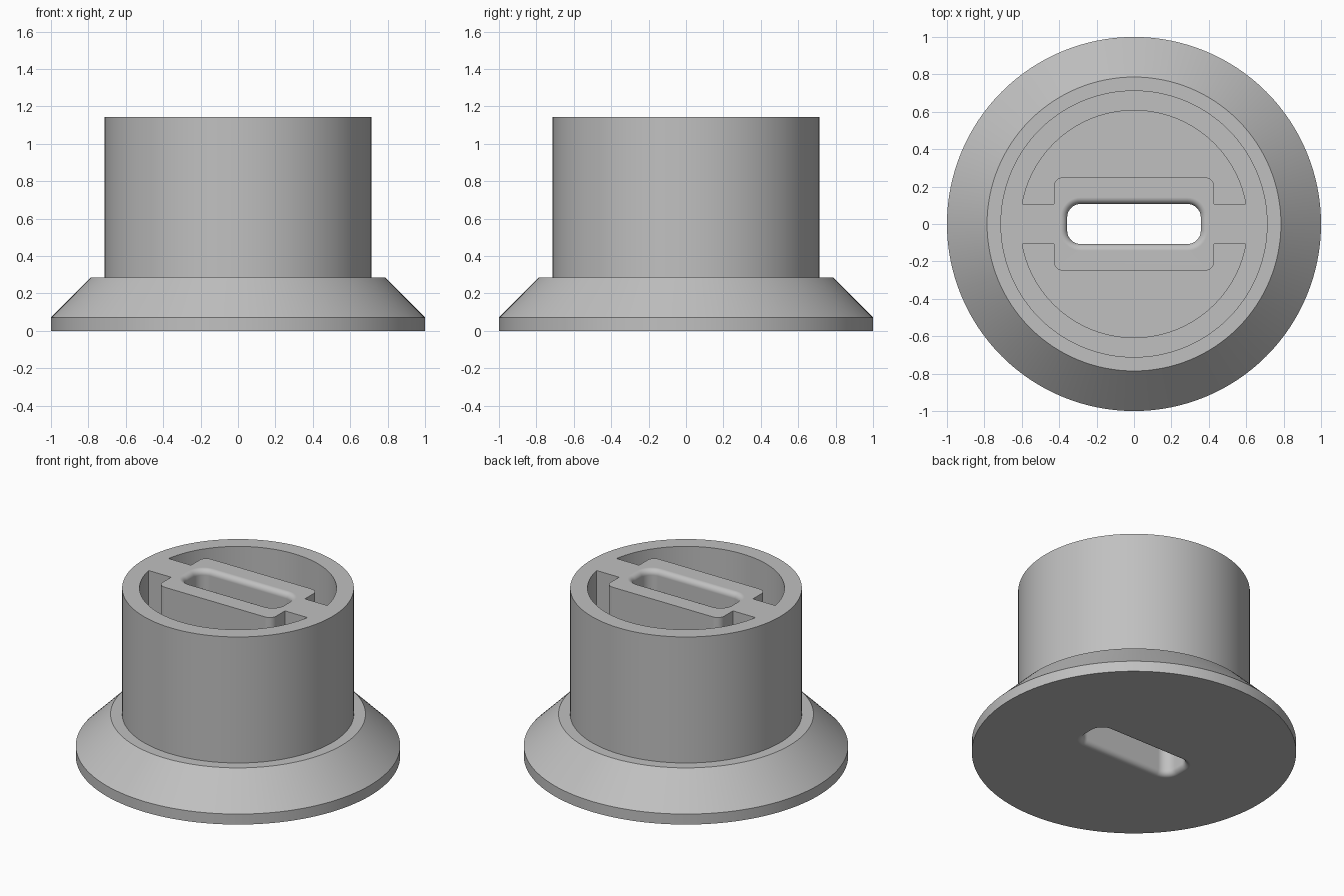
import bpy
import bmesh
from math import sin, cos, pi, asin, radians

cube = bpy.data.objects.get("Cube")
if cube:
    bpy.data.objects.remove(cube, do_unlink=True)

MM = 1 / 14                      # one design unit; the flange radius is 14
SEGMENTS = 128
HEIGHT, FLANGE_TOP = 16 * MM, 4 * MM
FILLET = 0.5 * MM

grey = bpy.data.materials.new("plain grey")
grey.use_nodes = True
colour = (0.53, 0.53, 0.53, 1)
grey.diffuse_color = colour
grey.node_tree.nodes["Principled BSDF"].inputs["Base Color"].default_value = colour


def arc(cx, cy, r, start, end, steps):
    return [(cx + r * cos(start + (end - start) * i / steps),
             cy + r * sin(start + (end - start) * i / steps)) for i in range(steps + 1)]


def rounded_rect(hx, hy, r):
    corners = ((1, 1), (-1, 1), (-1, -1), (1, -1))
    return [p for k, (sx, sy) in enumerate(corners)
            for p in arc(sx * (hx - r), sy * (hy - r), r, k * pi / 2, (k + 1) * pi / 2, 10)]


def loft(name, sections):
    """Closed solid through (outline, z) sections with equal point counts."""
    bm = bmesh.new()
    rings = [[bm.verts.new((x, y, z)) for x, y in outline] for outline, z in sections]
    n = len(rings[0])
    for low, high in zip(rings, rings[1:]):
        for i in range(n):
            j = (i + 1) % n
            bm.faces.new((low[i], low[j], high[j], high[i]))
    bm.faces.new(rings[0][::-1])
    bm.faces.new(rings[-1])
    bmesh.ops.recalc_face_normals(bm, faces=bm.faces)
    mesh = bpy.data.meshes.new(name)
    bm.to_mesh(mesh)
    bm.free()
    mesh.materials.append(grey)
    obj = bpy.data.objects.new(name, mesh)
    bpy.context.collection.objects.link(obj)
    return obj


def cut(target, cutter):
    bpy.context.view_layer.objects.active = target
    mod = target.modifiers.new("cut", 'BOOLEAN')
    mod.operation, mod.solver, mod.object = 'DIFFERENCE', 'EXACT', cutter
    bpy.ops.object.modifier_apply(modifier=mod.name)
    bpy.data.objects.remove(cutter, do_unlink=True)


# Flanged body: rim, sloped flange, step and tube
profile = [(14, 0), (14, 1), (11, 4), (10, 4), (10, 16)]
body = loft("flanged_plug_body",
            [(arc(0, 0, r * MM, 0, 2 * pi, SEGMENTS)[:-1], z * MM) for r, z in profile])

# Two pockets between the tube wall, the cross ribs and the slot block
radius, rib = 8.5 * MM, 1.5 * MM
bx, by, br = 6 * MM, 3.5 * MM, 0.7 * MM
a = asin(rib / radius)
outline = arc(0, 0, radius, a, pi - a, 64)
outline += [(-bx, rib)] + arc(br - bx, by - br, br, pi, pi / 2, 8)
outline += arc(bx - br, by - br, br, pi / 2, 0, 8) + [(bx, rib)]
for side in (1, -1):
    shape = [(x * side, y * side) for x, y in outline]
    cut(body, loft("pocket_cutter", [(shape, FLANGE_TOP), (shape, HEIGHT + 0.1)]))

# Through slot with rounded lips at both ends
steps = 8
lip = [(FILLET * (1 - sin(t)), FILLET * (1 - cos(t)))
       for t in (i * pi / 2 / steps for i in range(steps + 1))]
rows = [(FILLET, -0.1)] + lip
rows += [(grow, HEIGHT - z) for grow, z in reversed(rows)]
cut(body, loft("slot_cutter", [
    (rounded_rect(5 * MM + g, 1.5 * MM + g, MM + g), z) for g, z in rows]))

# Smooth round walls, crisp edges, flat planes
bpy.ops.object.select_all(action='DESELECT')
body.select_set(True)
bpy.context.view_layer.objects.active = body
bpy.ops.object.shade_smooth_by_angle(angle=radians(30))
weighted = body.modifiers.new("flat planes", 'WEIGHTED_NORMAL')
weighted.keep_sharp = True
